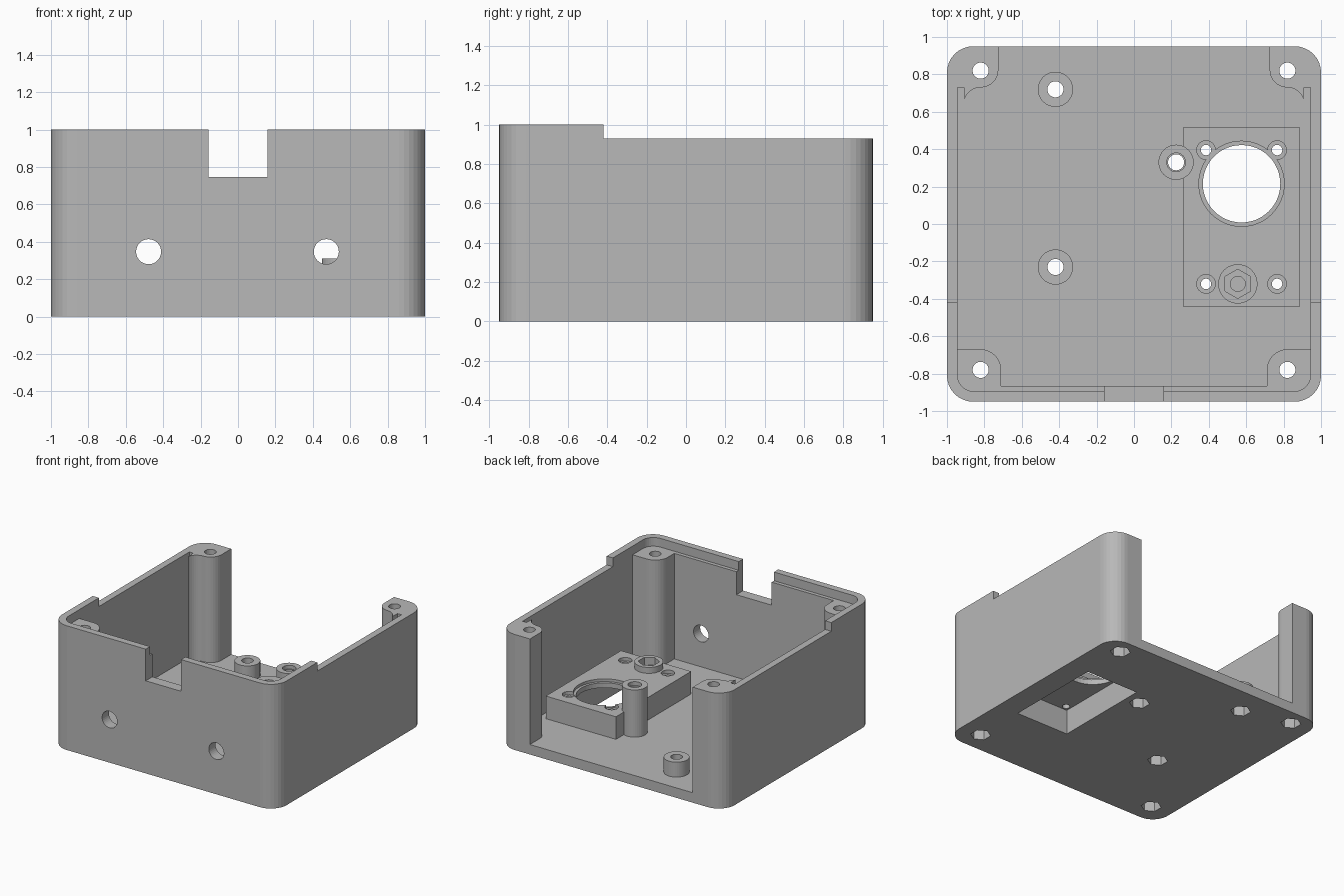
import bpy, bmesh
from math import cos, sin, radians, pi

cube = bpy.data.objects.get("Cube")
if cube:
    bpy.data.objects.remove(cube, do_unlink=True)

grey = bpy.data.materials.new("plastic_grey")
grey.use_nodes = True
colour = (0.48, 0.48, 0.48, 1)
grey.diffuse_color = colour
grey.node_tree.nodes["Principled BSDF"].inputs["Base Color"].default_value = colour


def arc(cx, cy, r, start, end, steps=8):
    angles = [radians(start + (end - start) * i / steps) for i in range(steps + 1)]
    return [(cx + r * cos(a), cy + r * sin(a)) for a in angles]


def rounded(x, y0, y1, r):
    return (arc(x - r, y0 + r, r, -90, 0) + arc(x - r, y1 - r, r, 0, 90)
            + arc(-x + r, y1 - r, r, 90, 180) + arc(-x + r, y0 + r, r, 180, 270))


def rect(x0, x1, y0, y1):
    return [(x0, y0), (x1, y0), (x1, y1), (x0, y1)]


def prism(name, points, z0, z1):
    bm = bmesh.new()
    base = bm.faces.new([bm.verts.new((x, y, z0)) for x, y in points])
    out = bmesh.ops.extrude_face_region(bm, geom=[base])
    top = [v for v in out["geom"] if isinstance(v, bmesh.types.BMVert)]
    bmesh.ops.translate(bm, verts=top, vec=(0, 0, z1 - z0))
    bmesh.ops.recalc_face_normals(bm, faces=bm.faces)
    mesh = bpy.data.meshes.new(name)
    bm.to_mesh(mesh)
    bm.free()
    mesh.materials.append(grey)
    ob = bpy.data.objects.new(name, mesh)
    bpy.context.collection.objects.link(ob)
    return ob


def disc(x, y, r, sides=32):
    pts = arc(x, y, r, 90, 450, sides)
    return pts[:-1]


def cut(ob, cutters):
    for c in cutters:
        mod = ob.modifiers.new("cut", "BOOLEAN")
        mod.operation = "DIFFERENCE"
        mod.solver = "EXACT"
        mod.object = c
    dg = bpy.context.evaluated_depsgraph_get()
    mesh = bpy.data.meshes.new_from_object(ob.evaluated_get(dg))
    ob.modifiers.clear()
    ob.data = mesh


helpers = []


def cutter(points, z0, z1):
    ob = prism("cutter", points, z0, z1)
    ob.hide_render = True
    helpers.append(ob)
    return ob


FLOOR, RIM = 0.08, 0.93
POSTS = [(sx * 0.82, y) for sx in (-1, 1) for y in (-0.78, 0.82)]
STANDOFFS = [("rear_standoff", -0.42, 0.72, 0.2),
             ("front_standoff", -0.42, -0.23, 0.2),
             ("tall_standoff", 0.225, 0.33, 0.46)]

# Cavity outline, leaving the four screw posts; open at the back
half = ([(0.71, -0.865)] + arc(0.82, -0.78, 0.11, 180, 90)
        + [(0.945, -0.67), (0.945, 0.73), (0.91, 0.73)]
        + arc(0.82, 0.64, 0.09, 16, 90) + arc(0.82, 0.825, 0.095, 270, 180)[1:]
        + [(0.725, 1.1)])
outline = half + [(-x, y) for x, y in reversed(half)]
cavity = cutter(outline, FLOOR, 1.2)

# Stepped rim, cable notch and cable holes
lip = cutter(rounded(0.945, -0.895, 0.5, 0.09), RIM, 1.2)
rear_step = cutter(rect(-1.2, 1.2, -0.42, 1.2), RIM, 1.2)
notch = cutter(rect(-0.157, 0.157, -1.2, -0.8), 0.745, 1.2)
cable_holes = []
for x in (-0.478, 0.472):
    hole = cutter(disc(0, 0, 0.067), -0.1, 0.1)
    hole.rotation_euler = (pi / 2, 0, 0)
    hole.location = (x, -0.9, 0.347)
    cable_holes.append(hole)

# Screw holes with hexagonal nut traps underneath
screws = []
for x, y in POSTS + [(s[1], s[2]) for s in STANDOFFS]:
    screws.append(cutter(disc(x, y, 0.043), -0.1, 1.1))
    screws.append(cutter(disc(x, y, 0.075, 6), -0.1, 0.1))

# Mount recess and its openings
recess = cutter(rect(0.344, 0.815, -0.36, 0.44), -0.1, 0.2)
mount_cuts = [recess, cutter(disc(0.575, 0.215, 0.207, 48), 0.1, 0.4),
              cutter(disc(0.575, 0.215, 0.228, 48), 0.24, 0.4)]
for x in (0.385, 0.765):
    for y in (-0.32, 0.395):
        mount_cuts += [cutter(disc(x, y, 0.028, 20), 0.1, 0.4),
                       cutter(disc(x, y, 0.05, 24), 0.235, 0.4)]
nut_cuts = [cutter(disc(0.555, -0.32, 0.078, 6), 0.25, 0.4),
            cutter(disc(0.555, -0.32, 0.04, 24), 0.225, 0.4)]
countersink = cutter(disc(0.225, 0.33, 0.05), 0.43, 0.6)

# Outer shell
shell = prism("shell", rounded(1, -0.95, 0.95, 0.14), 0, 1)
# Raised hollow mount
mount = prism("raised_mount", rect(0.262, 0.887, -0.44, 0.517), 0.05, 0.262)
# Boss with a nut pocket on the mount
boss = prism("nut_boss", disc(0.555, -0.32, 0.105, 40), 0.21, 0.31)
# Round standoffs on the floor
standoffs = [prism(n, disc(x, y, 0.094, 40), 0.05, top) for n, x, y, top in STANDOFFS]

bpy.context.view_layer.update()
cut(shell, [cavity, lip, rear_step, notch, recess] + cable_holes + screws)
cut(mount, mount_cuts + nut_cuts + screws[-2:])
cut(boss, nut_cuts)
for i, s in enumerate(standoffs):
    first = 2 * (len(POSTS) + i)
    cut(s, screws[first:first + 2] + ([countersink] if i == 2 else []))

for h in helpers:
    bpy.data.objects.remove(h, do_unlink=True)
